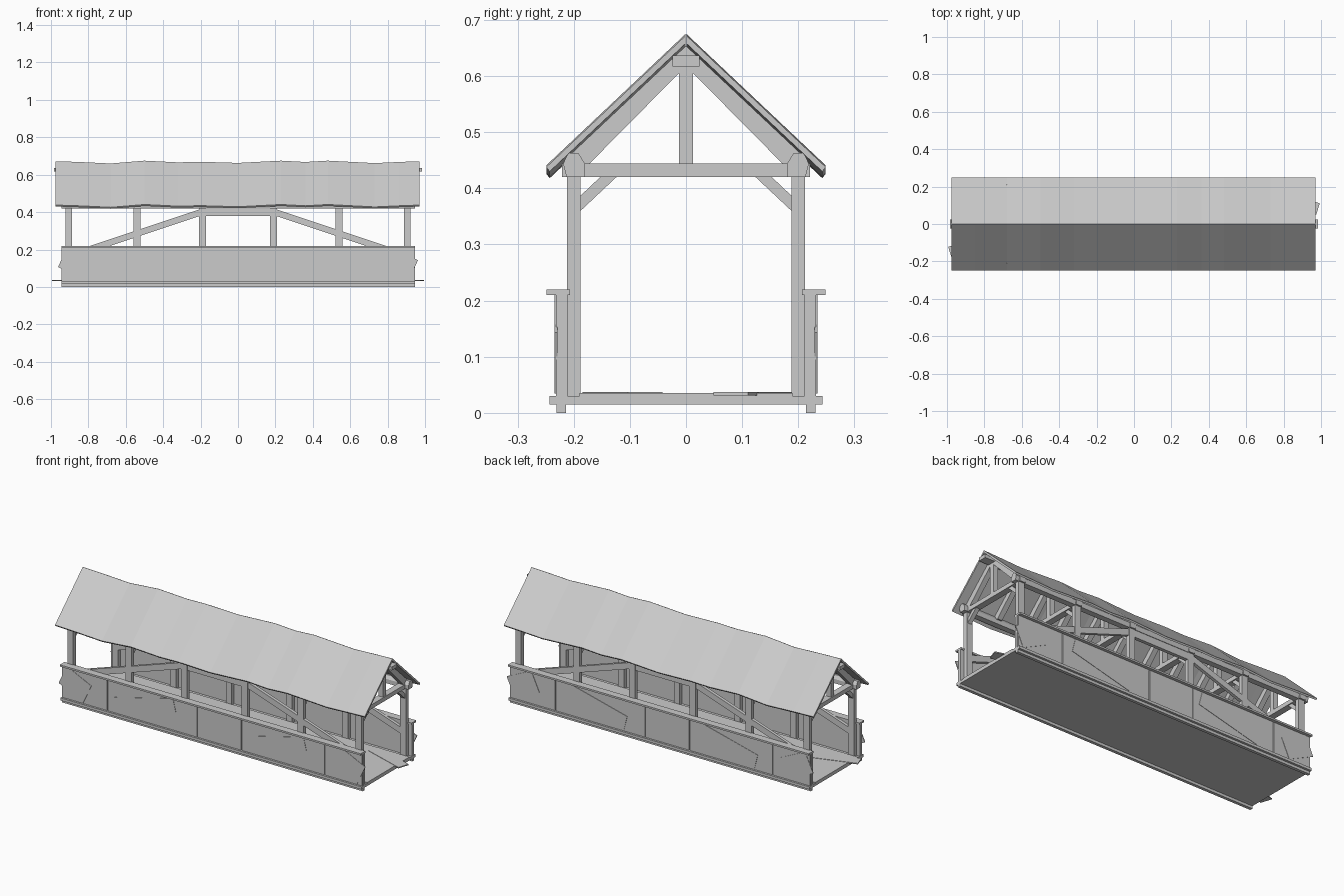
import bpy, bmesh, math
from mathutils import Matrix, Vector

cube = bpy.data.objects.get("Cube")
if cube:
    bpy.data.objects.remove(cube, do_unlink=True)

grey = bpy.data.materials.new("weathered_grey")
grey.use_nodes = True
grey.diffuse_color = (0.6, 0.6, 0.6, 1)
grey.node_tree.nodes["Principled BSDF"].inputs["Base Color"].default_value = (0.6, 0.6, 0.6, 1)


def finish(bm, name):
    bmesh.ops.recalc_face_normals(bm, faces=bm.faces)
    mesh = bpy.data.meshes.new(name)
    bm.to_mesh(mesh)
    bm.free()
    mesh.materials.append(grey)
    obj = bpy.data.objects.new(name, mesh)
    bpy.context.collection.objects.link(obj)
    return obj


def add_box(bm, center, size, rotation=None):
    m = Matrix.Translation(center) @ (rotation or Matrix()) @ Matrix.Diagonal((*size, 1))
    bmesh.ops.create_cube(bm, size=1, matrix=m)


def add_prism(bm, outline, axis, start, end):
    """Extrude an outline along x (points are y, z) or y (points are x, z)."""
    def place(p, d):
        return (d, p[0], p[1]) if axis == "x" else (p[0], d, p[1])
    a = [bm.verts.new(place(p, start)) for p in outline]
    b = [bm.verts.new(place(p, end)) for p in outline]
    bm.faces.new(a)
    bm.faces.new(b)
    for i in range(len(a)):
        j = (i + 1) % len(a)
        bm.faces.new((a[i], a[j], b[j], b[i]))


def flip(outline, s):
    return [(p[0] * s, p[1]) for p in outline]


BENTS = [-0.905, -0.54, -0.19, 0.19, 0.54, 0.905]
SIDES = (-1, 1)

# Floor slab and the sills below it
bm = bmesh.new()
add_box(bm, (0, 0, 0.0225), (1.89, 0.486, 0.015))
finish(bm, "floor_slab")
bm = bmesh.new()
for s in SIDES:
    add_box(bm, (0, s * 0.222, 0.0075), (1.89, 0.017, 0.015))
finish(bm, "bottom_sills")

# Deck, with a loose plank jutting out at each end
bm = bmesh.new()
add_box(bm, (0, 0, 0.0325), (1.89, 0.38, 0.005))
for s in SIDES:
    turn = Matrix.Rotation(math.radians(-18 * s), 4, "Z")
    y = 0.12 if s > 0 else -0.19
    add_box(bm, (s * 0.86, y if s > 0 else -0.188 + 0.075, 0.034), (0.26, 0.065, 0.006), turn)
finish(bm, "deck_planks")

# Parapet walls, split into panels by narrow seams
bm = bmesh.new()
seams = [-0.945, -0.657, -0.094, 0.185, 0.707, 0.945]
for s in SIDES:
    add_box(bm, (0, s * 0.218, 0.12), (1.89, 0.014, 0.18))
    for a, b in zip(seams, seams[1:]):
        add_box(bm, (-s * (a + b) / 2, s * 0.228, 0.12), (b - a - 0.005, 0.008, 0.18))
finish(bm, "parapet_panels")

# Crooked boards lying on the parapets
bm = bmesh.new()
for s in SIDES:
    for x, length, width, angle in ((-0.86, 0.17, 0.12, -25), (-0.42, 0.38, 0.08, 14),
                                    (0.40, 0.38, 0.08, 14), (0.86, 0.17, 0.12, -25)):
        turn = Matrix.Rotation(math.radians(-angle), 4, "Y")
        add_box(bm, (x, s * 0.2315, 0.125), (length, 0.005, width), turn)
finish(bm, "crooked_boards")

# Rails capping the parapets
bm = bmesh.new()
for s in SIDES:
    add_box(bm, (0, s * 0.228, 0.215), (1.89, 0.042, 0.01))
finish(bm, "parapet_rails")

# Posts, tie beams, king posts and knee braces of every bent
post, tie, king, knee = (bmesh.new() for _ in range(4))
for x in BENTS:
    add_box(tie, (x, 0, 0.432), (0.037, 0.442, 0.024))
    add_box(king, (x, 0, 0.53), (0.03, 0.025, 0.174))
    for s in SIDES:
        add_box(post, (x, s * 0.2, 0.225), (0.037, 0.024, 0.39))
        outline = [(0.19, 0.358), (0.19, 0.385), (0.152, 0.421), (0.123, 0.421)]
        add_prism(knee, flip(outline, s), "x", x - 0.012, x + 0.012)
for b, name in ((post, "posts"), (tie, "tie_beams"), (king, "king_posts"), (knee, "knee_braces")):
    finish(b, name)

# Rafters at each bent and midway between bents
bm = bmesh.new()
mids = [(a + b) / 2 for a, b in zip(BENTS, BENTS[1:])]
for x in BENTS + mids:
    for s in SIDES:
        outline = [(0.172, 0.444), (0.215, 0.444), (0.215, 0.452), (0, 0.654), (0, 0.618)]
        add_prism(bm, flip(outline, s), "x", x - 0.015, x + 0.015)
finish(bm, "rafters")

# Long plates along the eaves and the ridge beam
bm = bmesh.new()
for s in SIDES:
    outline = [(0.18, 0.42), (0.213, 0.42), (0.219, 0.444), (0.21, 0.463), (0.192, 0.463), (0.18, 0.444)]
    add_prism(bm, flip(outline, s), "x", -0.945, 0.945)
finish(bm, "wall_plates")
bm = bmesh.new()
add_box(bm, (0, 0, 0.627), (1.965, 0.048, 0.02))
finish(bm, "ridge_beam")

# Side trusses: straining beam and long diagonal braces
bm = bmesh.new()
for s in SIDES:
    add_box(bm, (0, s * 0.2, 0.4), (0.4, 0.02, 0.04))
    for e in SIDES:
        outline = [(0.19, 0.42), (0.19, 0.384), (0.9, 0.147), (0.9, 0.183)]
        add_prism(bm, flip(outline, e), "y", s * 0.191, s * 0.209)
finish(bm, "side_trusses")

# Sagging roof: each slope is a thin sheet whose height wanders along its length
WAVE = [(-0.975, 0.672), (-0.85, 0.668), (-0.68, 0.66), (-0.5, 0.675), (-0.32, 0.666), (-0.2, 0.669),
        (0, 0.663), (0.23, 0.675), (0.36, 0.668), (0.48, 0.675), (0.73, 0.662), (0.86, 0.668), (0.97, 0.672)]
for s, name in ((-1, "front_roof"), (1, "back_roof")):
    bm = bmesh.new()
    rings = []
    for x, z in WAVE:
        section = [(0.001, z), (0.249, z - 0.234), (0.243, z - 0.242), (0.001, z - 0.014)]
        rings.append([bm.verts.new((x, s * y, h)) for y, h in section])
    for a, b in zip(rings, rings[1:]):
        for i in range(4):
            j = (i + 1) % 4
            bm.faces.new((a[i], a[j], b[j], b[i]))
    bm.faces.new(rings[0])
    bm.faces.new(rings[-1])
    finish(bm, name)
